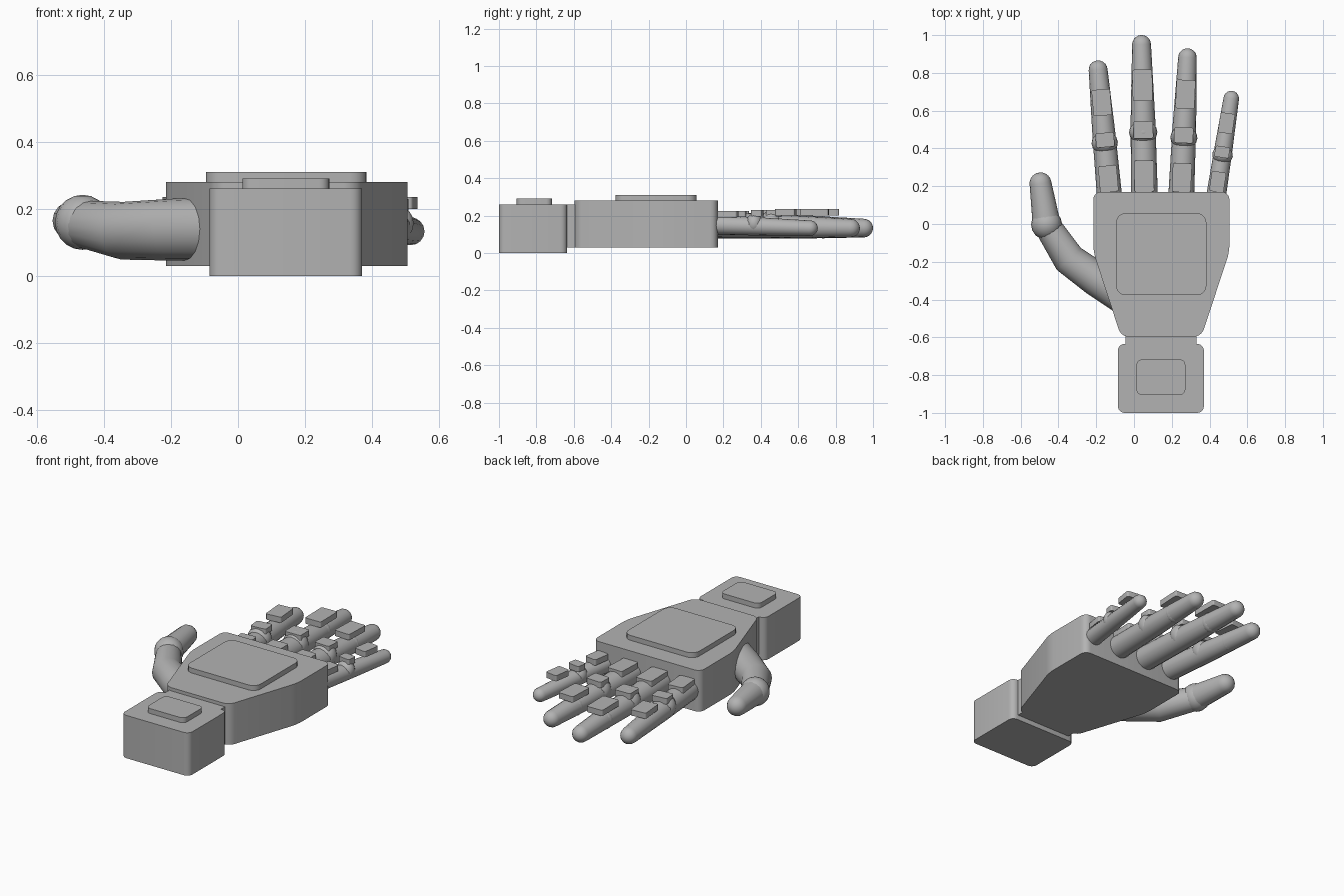
import bpy
import bmesh
import math
from mathutils import Matrix, Vector

if "Cube" in bpy.data.objects:
    bpy.data.objects.remove(bpy.data.objects["Cube"])

GREY = (0.45, 0.45, 0.45, 1)
grey = bpy.data.materials.new("plain grey")
grey.use_nodes = True
grey.diffuse_color = GREY
grey.node_tree.nodes["Principled BSDF"].inputs["Base Color"].default_value = GREY


def finish(name, bm, angle=32):
    bmesh.ops.recalc_face_normals(bm, faces=bm.faces)
    mesh = bpy.data.meshes.new(name)
    bm.to_mesh(mesh)
    bm.free()
    for p in mesh.polygons:
        p.use_smooth = True
    mesh.set_sharp_from_angle(angle=math.radians(angle))
    mesh.materials.append(grey)
    obj = bpy.data.objects.new(name, mesh)
    bpy.context.collection.objects.link(obj)
    return obj


def prism(name, outline, z0, z1, radius, segments=5):
    """Extruded outline with rounded upright edges."""
    bm = bmesh.new()
    base = bm.faces.new([bm.verts.new((x, y, z0)) for x, y in outline])
    up = bmesh.ops.extrude_face_region(bm, geom=[base])["geom"]
    for v in up:
        if isinstance(v, bmesh.types.BMVert):
            v.co.z = z1
    upright = [e for e in bm.edges if abs(e.verts[0].co.z - e.verts[1].co.z) > 0.001]
    bmesh.ops.bevel(bm, geom=upright, offset=radius, segments=segments,
                    profile=0.5, affect='EDGES')
    return finish(name, bm)


def block(name, x0, x1, y0, y1, z0, z1, radius):
    return prism(name, [(x0, y0), (x1, y0), (x1, y1), (x0, y1)], z0, z1, radius)


def limb(name, path, radii, sides=16, dome=5):
    """Tapered tube along a path, with a round tip."""
    pts = [Vector(p) for p in path]
    stations = []
    for i, p in enumerate(pts):
        a = pts[max(i - 1, 0)]
        b = pts[min(i + 1, len(pts) - 1)]
        stations.append((p, (b - a).normalized(), radii[i]))
    tip, d, r = stations[-1]
    for k in range(1, dome):
        t = math.pi / 2 * k / dome
        stations.append((tip + d * r * math.sin(t), d, r * math.cos(t)))
    bm = bmesh.new()
    rings = []
    for p, axis, rad in stations:
        u = axis.cross(Vector((0, 0, 1))).normalized()
        w = u.cross(axis)
        rings.append([bm.verts.new(p + rad * (u * math.cos(a) + w * math.sin(a)))
                      for a in (math.tau * k / sides for k in range(sides))])
    for r0, r1 in zip(rings, rings[1:]):
        for k in range(sides):
            n = (k + 1) % sides
            bm.faces.new((r0[k], r0[n], r1[n], r1[k]))
    end = bm.verts.new(tip + d * r)
    for k in range(sides):
        bm.faces.new((rings[-1][k], rings[-1][(k + 1) % sides], end))
    bm.faces.new(rings[0])
    return finish(name, bm, 40)


def ball(name, centre, radius, squash=1.0, yaw=0.0):
    bm = bmesh.new()
    bmesh.ops.create_uvsphere(bm, u_segments=16, v_segments=10, radius=radius)
    bmesh.ops.scale(bm, vec=(1, squash, 1), verts=bm.verts)
    obj = finish(name, bm, 40)
    obj.matrix_world = Matrix.Translation(centre) @ Matrix.Rotation(yaw, 4, 'Z')
    return obj


# Wrist, neck and palm
block("wrist", -0.085, 0.37, -1.0, -0.635, 0, 0.26, 0.035)
block("wrist_plate", 0.013, 0.272, -0.905, -0.717, 0.26, 0.29, 0.03)
block("wrist_neck", -0.045, 0.33, -0.66, -0.57, 0.03, 0.26, 0.01)
prism("palm", [(-0.215, 0.17), (-0.215, -0.15), (-0.068, -0.597),
               (0.356, -0.597), (0.505, -0.15), (0.505, 0.17)], 0.03, 0.28, 0.04)
block("palm_plate", -0.095, 0.383, -0.377, 0.057, 0.28, 0.31, 0.05)

# Fingers: base x, tip x, tip y, base radius, tip radius
fingers = {
    "index": (-0.13, -0.19, 0.866, 0.07, 0.05),
    "middle": (0.055, 0.04, 1.0, 0.075, 0.05),
    "ring": (0.25, 0.283, 0.93, 0.072, 0.049),
    "little": (0.435, 0.515, 0.705, 0.055, 0.041),
}
plates = {"base": (0.0, 0.2, 0.19), "middle": (0.34, 0.45, 0.195), "end": (0.58, 0.78, 0.2)}
for name, (x0, x1, y1, r0, r1) in fingers.items():
    root = Vector((x0, 0.15, 0.15))
    tip = Vector((x1, y1 - r1, 0.133))
    limb(name + "_finger", [root, root.lerp(tip, 0.5), tip], [r0 * 0.95, r0 * 0.87, r1])
    yaw = -math.atan2(x1 - x0, y1 - 0.17)
    ball(name + "_knuckle", root.lerp(tip, 0.42) + Vector((0, 0, 0.014)), r0, 0.85, yaw)
    ball(name + "_end_joint", root.lerp(tip, 0.73), r0 * 0.8, 0.9, yaw)
    length = y1 - 0.17
    for part, (a, b, z) in plates.items():
        half = (b - a) * length / 2
        w = r0 * 0.7
        plate = block(f"{name}_{part}_plate", -w, w, -half, half, 0, 0.035, 0.01)
        mid = (a + b) / 2
        plate.matrix_world = (Matrix.Translation((x0 + (x1 - x0) * mid, 0.17 + length * mid, z))
                              @ Matrix.Rotation(yaw, 4, 'Z'))

# Thumb
limb("thumb_lower", [(-0.06, -0.38, 0.14), (-0.2, -0.29, 0.138), (-0.345, -0.185, 0.135),
                     (-0.465, 0.0, 0.155)], [0.095, 0.092, 0.086, 0.07])
ball("thumb_joint", (-0.463, -0.002, 0.16), 0.082)
limb("thumb_end", [(-0.463, 0.0, 0.16), (-0.495, 0.215, 0.165)], [0.074, 0.058])
